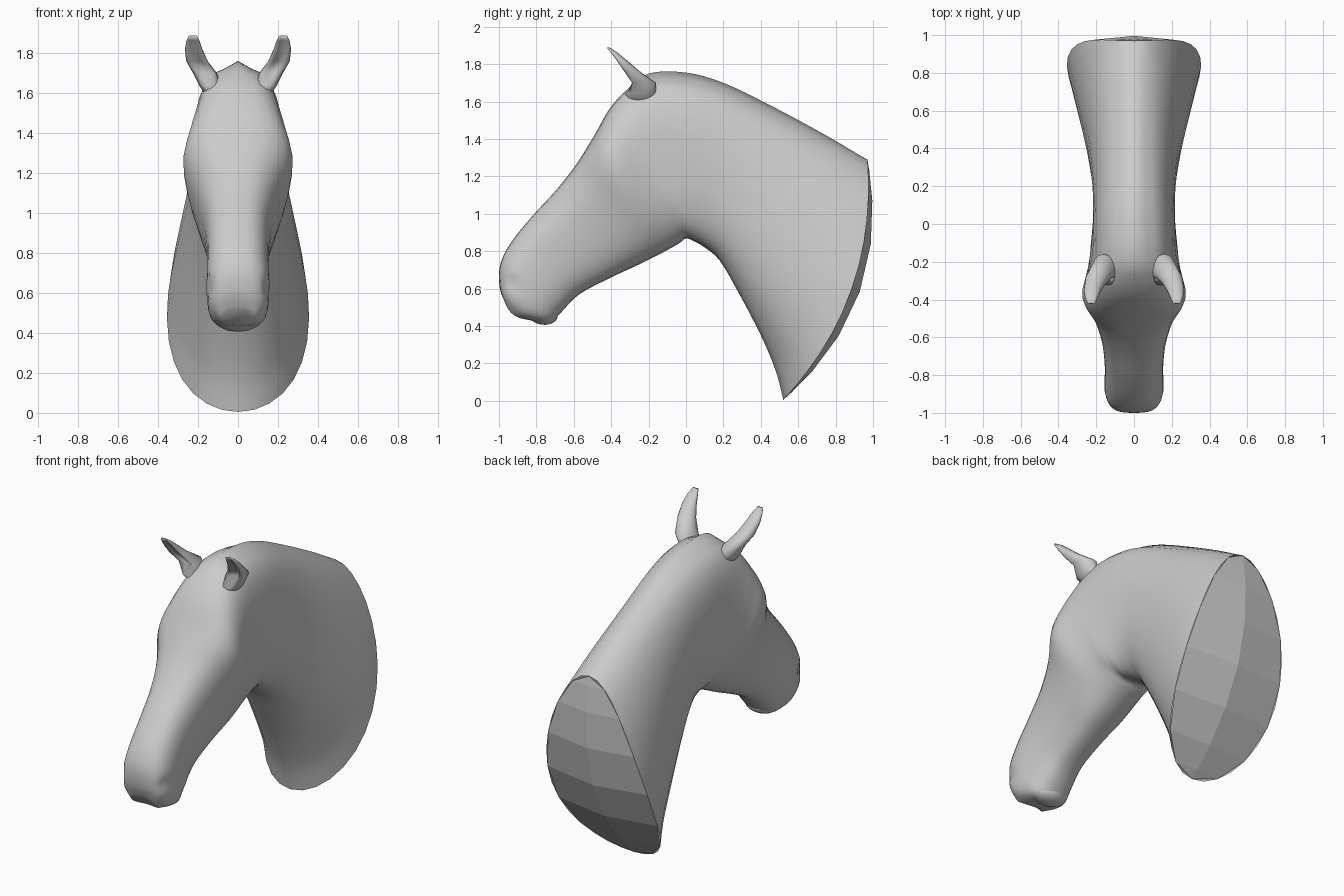
import bpy, bmesh, math
from mathutils import Vector

if "Cube" in bpy.data.objects:
    bpy.data.objects.remove(bpy.data.objects["Cube"])

N = 32      # points around each section
SUB = 4     # interpolated sections between the given ones

# Sections from muzzle to neck base:
# top y, top z, bottom y, bottom z, upper half width, lower half width, bow
SECTIONS = [
    (-0.965, 0.52, -0.88, 0.44, 0.09, 0.08, -0.015),
    (-0.995, 0.60, -0.80, 0.425, 0.14, 0.13, -0.01),
    (-0.995, 0.72, -0.725, 0.415, 0.165, 0.145, 0),
    (-0.94, 0.84, -0.67, 0.47, 0.165, 0.145, 0),
    (-0.82, 0.99, -0.57, 0.57, 0.168, 0.14, 0),
    (-0.70, 1.12, -0.40, 0.66, 0.19, 0.155, 0),
    (-0.59, 1.26, -0.25, 0.73, 0.24, 0.18, 0),
    (-0.49, 1.42, -0.13, 0.79, 0.325, 0.185, 0),
    (-0.41, 1.56, -0.04, 0.84, 0.28, 0.205, 0),
    (-0.32, 1.66, 0.00, 0.868, 0.235, 0.23, 0),
    (-0.20, 1.75, 0.04, 0.855, 0.215, 0.23, 0),
    (0.00, 1.755, 0.10, 0.82, 0.215, 0.22, 0),
    (0.20, 1.70, 0.18, 0.75, 0.21, 0.23, 0.01),
    (0.45, 1.58, 0.28, 0.58, 0.22, 0.27, 0.03),
    (0.73, 1.43, 0.40, 0.35, 0.25, 0.34, 0.08),
    (0.90, 1.33, 0.48, 0.16, 0.275, 0.39, 0.125),
    (0.97, 1.29, 0.52, 0.005, 0.285, 0.415, 0.15),
]


def make_object(name, bm, smooth=True):
    bmesh.ops.recalc_face_normals(bm, faces=bm.faces)
    me = bpy.data.meshes.new(name)
    bm.to_mesh(me)
    bm.free()
    for p in me.polygons:
        p.use_smooth = smooth
    ob = bpy.data.objects.new(name, me)
    bpy.context.collection.objects.link(ob)
    return ob


def catmull(a, b, c, d, t):
    return [0.5 * (2 * q + (r - p) * t + (2 * p - 5 * q + 4 * r - s) * t * t
            + (3 * q - p - 3 * r + s) * t ** 3) for p, q, r, s in zip(a, b, c, d)]


def ramp(v, a, b):
    return min(max((v - a) / (b - a), 0), 1)


def power(v, e):
    return math.copysign(abs(v) ** e, v)


def chord_point(sec, t, bow):
    # point on the bowed line running from bottom (-1) to top (+1)
    top, bot = Vector(sec[0:2]), Vector(sec[2:4])
    d = (top - bot).normalized()
    return (top + bot) / 2 + (top - bot) / 2 * t + Vector((d.y, -d.x)) * bow * (1 - t * t)


def ring(sec, e, crest):
    pts = []
    for i in range(N):
        a = 2 * math.pi * i / N
        t = power(math.cos(a), e)
        if i and t > 0:             # leave a raised mane crest on top
            t *= 1 - crest
        w = sec[4] * (1 + t) / 2 + sec[5] * (1 - t) / 2
        y, z = chord_point(sec, t, sec[6])
        pts.append(Vector((w * power(math.sin(a), e), y, z)))
    return pts


def loft(bm, rings):
    rows = [[bm.verts.new(p) for p in r] for r in rings]
    for r, s in zip(rows, rows[1:]):
        for i in range(len(r)):
            j = (i + 1) % len(r)
            bm.faces.new((r[i], r[j], s[j], s[i]))
    bm.faces.new(rows[0])
    return rows


# Head and neck as one smooth loft
rings = []
last = len(SECTIONS) - 1
for k in range(last):
    s = [SECTIONS[min(max(k + o, 0), last)] for o in (-1, 0, 1, 2)]
    for j in range(SUB):
        u = k + j / SUB
        e = 0.76 - 0.08 * ramp(u, 7, 9) + 0.32 * ramp(u, 10, 15)
        crest = 0.07 * ramp(u, 9, 10) * (1 - ramp(u, 11, 15))
        rings.append(ring(catmull(*s, j / SUB), e, crest))
rings.append(ring(SECTIONS[-1], 1.0, 0))
bm = bmesh.new()
loft(bm, rings)
# Nostril hollows
for v in bm.verts:
    for side in (-1, 1):
        d = (v.co - Vector((side * 0.14, -0.93, 0.63))).length
        if d < 0.06:
            v.co.x -= side * 0.02 * (1 - d / 0.06)
make_object("head_and_neck", bm)

# Faceted cut face at the neck base
bm = bmesh.new()
rim = rings[-1]
half = N // 2
right = [bm.verts.new(rim[i]) for i in range(0, half + 1, 2)]
left = [right[0]] + [bm.verts.new(rim[N - i]) for i in range(2, half, 2)] + [right[-1]]
mid = [right[0]]
for i in range(2, half, 2):
    y, z = chord_point(SECTIONS[-1], math.cos(2 * math.pi * i / N), 0.195)
    mid.append(bm.verts.new((0, y, z)))
mid.append(right[-1])
for edge in (right, left):
    for i in range(len(mid) - 1):
        bm.faces.new(list(dict.fromkeys((mid[i], edge[i], edge[i + 1], mid[i + 1]))))
cap = make_object("neck_cut_face", bm, smooth=False)
if sum(p.normal.y for p in cap.data.polygons) < 0:
    cap.data.flip_normals()

# Ears: z, front y, back y, centre x, half width
EAR = [
    (1.57, -0.27, -0.17, 0.12, 0.03),
    (1.64, -0.325, -0.16, 0.14, 0.055),
    (1.70, -0.332, -0.16, 0.165, 0.06),
    (1.76, -0.358, -0.245, 0.205, 0.054),
    (1.82, -0.390, -0.315, 0.222, 0.044),
    (1.865, -0.415, -0.370, 0.226, 0.032),
    (1.89, -0.430, -0.410, 0.226, 0.018),
]


def make_ear(name, side):
    ear_rings = []
    for z, yf, yb, cx, w in EAR:
        pts = []
        for i in range(16):
            a = 2 * math.pi * i / 16
            s, c = math.sin(a), math.cos(a)
            y = (yf + yb) / 2 + (yf - yb) / 2 * c
            if c > 0.6 and z > 1.68:      # hollow facing forward
                y += (c - 0.6) * 1.0 * (yb - yf)
            pts.append((side * (cx + w * s), y, z))
        ear_rings.append(pts)
    b = bmesh.new()
    rows = loft(b, ear_rings)
    b.faces.new(rows[-1])
    return make_object(name, b)


for side, label in ((-1, "left"), (1, "right")):
    make_ear("ear_" + label, side)

# Lower lip, mostly sunk into the muzzle
b = bmesh.new()
bmesh.ops.create_uvsphere(b, u_segments=24, v_segments=12, radius=1)
bmesh.ops.scale(b, vec=(0.11, 0.08, 0.055), verts=b.verts)
lip = make_object("lower_lip", b)
lip.location = (0, -0.765, 0.462)
lip.rotation_euler.x = math.radians(-8)
